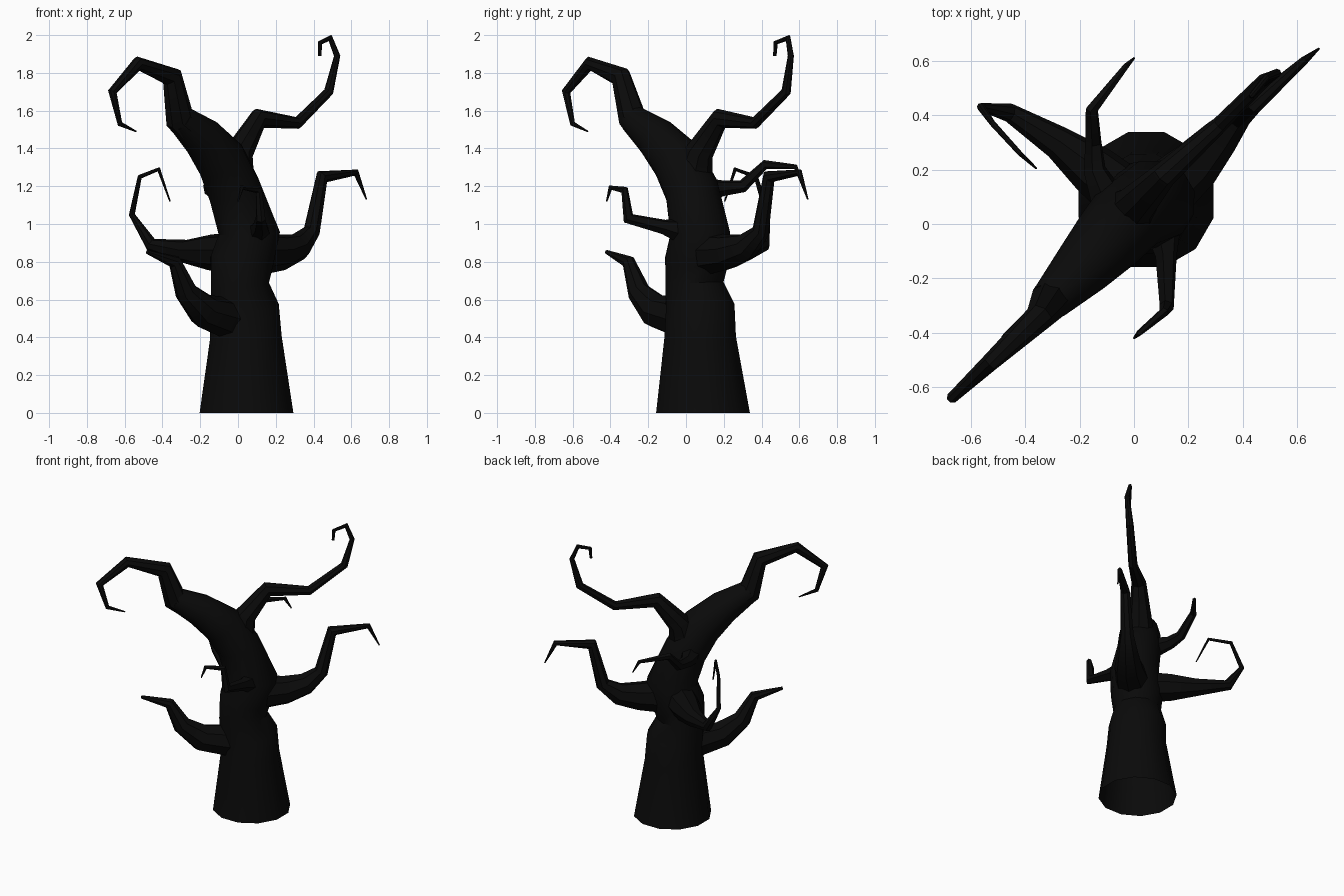
import bpy, bmesh, math
from mathutils import Vector

if "Cube" in bpy.data.objects:
    bpy.data.objects.remove(bpy.data.objects["Cube"])

bark = bpy.data.materials.new("black_bark")
bark.use_nodes = True
COLOUR = (0.003, 0.003, 0.003, 1)
bark.diffuse_color = COLOUR
bark.node_tree.nodes["Principled BSDF"].inputs["Base Color"].default_value = COLOUR


def limb(name, path, sides=6, start=None):
    """Tapered tube through (x, y, z, radius) points, mitred at each bend."""
    pts = [Vector(p[:3]) for p in path]
    segs = [(b - a).normalized() for a, b in zip(pts, pts[1:])]
    bm = bmesh.new()
    rings = []
    normal = None
    for i, p in enumerate(pts):
        before = segs[max(i - 1, 0)]
        after = segs[min(i, len(segs) - 1)]
        t = (before + after).normalized()
        if i == 0 and start:
            t = Vector(start)
        if normal is None:
            normal = t.orthogonal()
        normal = (normal - t * normal.dot(t)).normalized()
        side = t.cross(normal)
        # widen along the bend so the limb keeps its thickness
        bend = after - before
        bend -= t * bend.dot(t)
        stretch = min(1 / max(t.dot(after), 0.6), 1.5) - 1
        ring = []
        for k in range(sides):
            a = math.tau * k / sides
            d = normal * math.cos(a) + side * math.sin(a)
            if bend.length > 1e-4 and not (i == 0 and start):
                u = bend.normalized()
                d += u * d.dot(u) * stretch
            ring.append(bm.verts.new(p + d * path[i][3]))
        rings.append(ring)
    for r, s in zip(rings, rings[1:]):
        for k in range(sides):
            n = (k + 1) % sides
            bm.faces.new((r[k], r[n], s[n], s[k]))
    bm.faces.new(rings[-1])
    bmesh.ops.recalc_face_normals(bm, faces=bm.faces)
    mesh = bpy.data.meshes.new(name)
    bm.to_mesh(mesh)
    bm.free()
    mesh.materials.append(bark)
    obj = bpy.data.objects.new(name, mesh)
    bpy.context.collection.objects.link(obj)
    bpy.ops.object.select_all(action="DESELECT")
    obj.select_set(True)
    bpy.context.view_layer.objects.active = obj
    bpy.ops.object.shade_smooth_by_angle(angle=math.radians(35))


# Trunk, leaning forward into the thick upper bough
limb("trunk", [
    (.045, .09, 0, .257), (.042, .075, .4, .196), (.035, .075, .55, .188),
    (.01, .045, .68, .157), (.02, .055, .8, .172), (.06, .075, .95, .16),
    (-.02, .03, 1.18, .145), (-.09, -.05, 1.34, .135),
    (-.19, -.16, 1.46, .11), (-.31, -.285, 1.56, .075)], 12, (0, 0, 1))

# Upper boughs with curled ends
limb("front_upper_bough", [
    (-.19, -.16, 1.46, .1), (-.31, -.285, 1.56, .075), (-.35, -.345, 1.78, .052),
    (-.53, -.51, 1.85, .033), (-.665, -.635, 1.7, .022),
    (-.625, -.6, 1.53, .013), (-.54, -.52, 1.49, .004)], 8)
limb("back_upper_bough", [
    (-.02, .03, 1.2, .11), (.005, .07, 1.38, .075), (.11, .18, 1.56, .048),
    (.315, .365, 1.535, .03), (.48, .53, 1.7, .025), (.525, .555, 1.89, .016),
    (.488, .54, 1.985, .013), (.435, .475, 1.96, .011), (.432, .47, 1.89, .009)], 8)

# Middle branches
limb("back_left_branch", [
    (.07, .08, .84, .12), (.23, .22, .85, .095), (.32, .32, .88, .072),
    (.39, .395, .96, .045), (.445, .44, 1.25, .032),
    (.625, .6, 1.272, .016), (.68, .645, 1.13, .004)], 8)
limb("back_right_branch", [
    (0, .08, .85, .11), (-.15, .2, .85, .095), (-.28, .3, .855, .062),
    (-.46, .41, .89, .034), (-.562, .43, 1.05, .015), (-.52, .37, 1.25, .011),
    (-.42, .26, 1.29, .009), (-.36, .205, 1.12, .004)], 8)

# Lower branch
limb("front_low_branch", [
    (-.05, -.02, .5, .11), (-.18, -.16, .54, .09), (-.275, -.25, .64, .06),
    (-.335, -.305, .8, .034), (-.48, -.42, .852, .011)], 8)

# Small twigs
limb("front_twig", [
    (.1, .02, .95, .08), (.118, -.12, .985, .04), (.12, -.305, 1.03, .027),
    (.11, -.325, 1.18, .018), (.02, -.4, 1.193, .011), (0, -.42, 1.12, .004)])
limb("back_twig", [
    (-.09, .08, 1.18, .07), (-.145, .2, 1.19, .042), (-.15, .3, 1.2, .032),
    (-.155, .42, 1.315, .023), (-.03, .58, 1.303, .012), (0, .61, 1.23, .004)])
